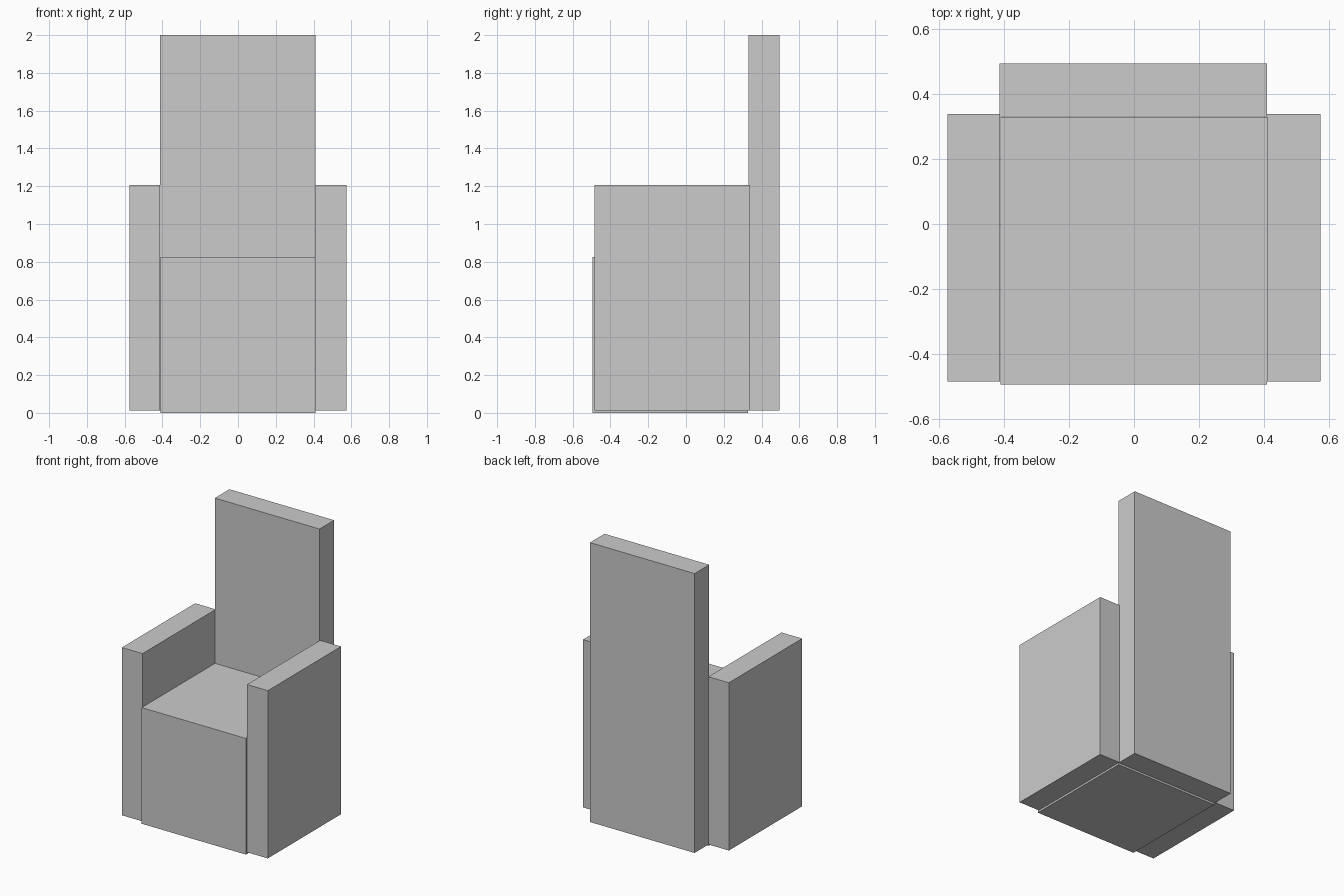
import bpy

if "Cube" in bpy.data.objects:
    bpy.data.objects.remove(bpy.data.objects["Cube"])


def box(name, x, y, z):
    """Axis-aligned block given its (min, max) range on each axis."""
    bpy.ops.mesh.primitive_cube_add(
        size=1, location=[(a + b) / 2 for a, b in (x, y, z)])
    ob = bpy.context.object
    ob.name = name
    ob.scale = [b - a for a, b in (x, y, z)]
    bpy.ops.object.transform_apply(location=False, rotation=False, scale=True)
    return ob


# Solid seat block, standing on the floor
box("seat", (-0.411, 0.409), (-0.495, 0.329), (0.0, 0.826))

# Tall backrest behind the seat, just clear of the floor
box("backrest", (-0.414, 0.409), (0.331, 0.495), (0.013, 2.0))

# Armrest slabs on both sides
box("armrest_left", (-0.574, -0.412), (-0.485, 0.338), (0.013, 1.206))
box("armrest_right", (0.410, 0.574), (-0.485, 0.338), (0.013, 1.206))
